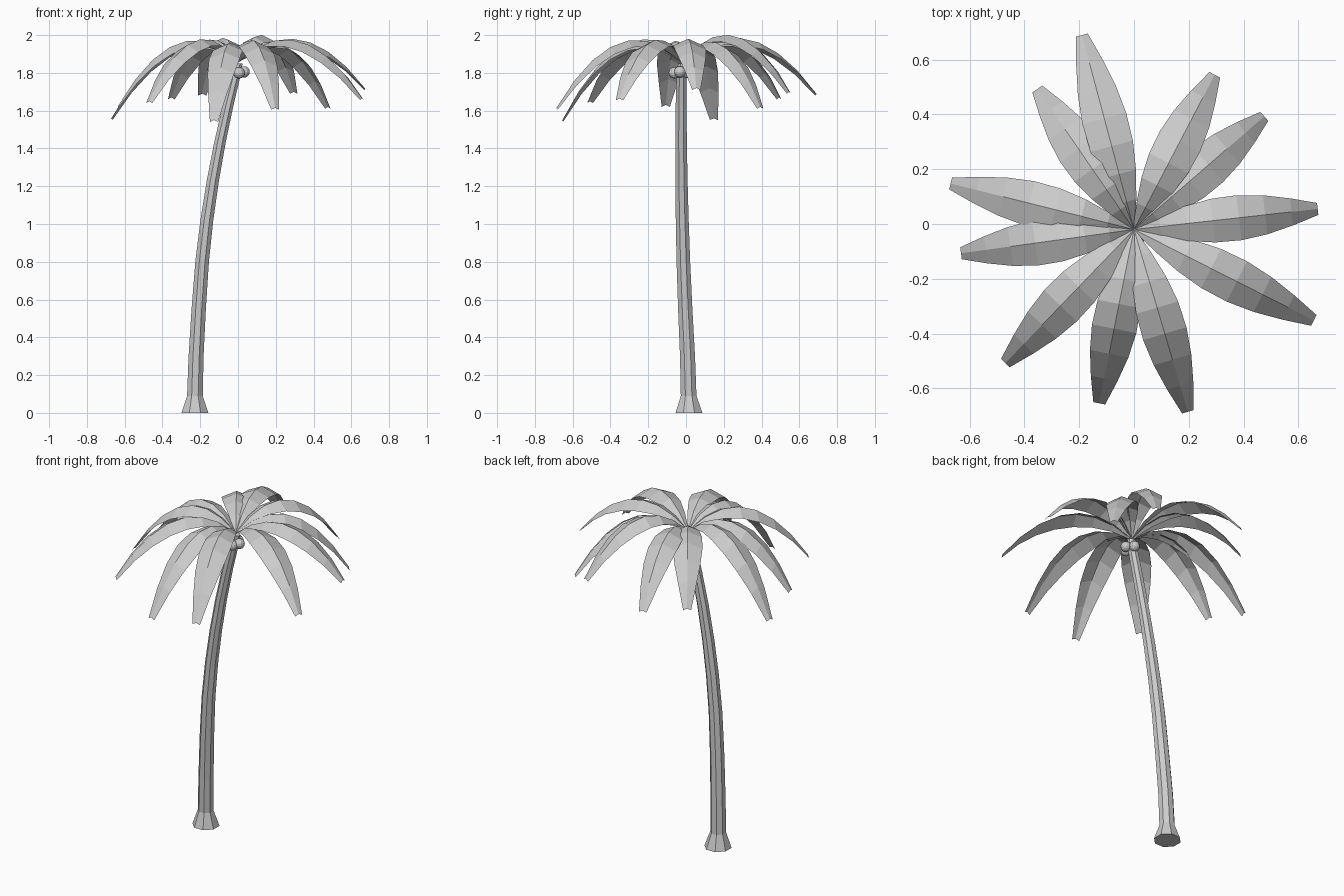
import bpy
import bmesh
import math
from mathutils import Vector

cube = bpy.data.objects.get("Cube")
if cube:
    bpy.data.objects.remove(cube, do_unlink=True)

grey = bpy.data.materials.new("plain_grey")
grey.use_nodes = True
colour = (0.6, 0.6, 0.6, 1)
grey.diffuse_color = colour
grey.node_tree.nodes["Principled BSDF"].inputs["Base Color"].default_value = colour


def finish(name, bm):
    mesh = bpy.data.meshes.new(name)
    bm.to_mesh(mesh)
    bm.free()
    mesh.materials.append(grey)
    obj = bpy.data.objects.new(name, mesh)
    bpy.context.collection.objects.link(obj)
    return obj


# Trunk: octagonal rings along a leaning curve, flared at the foot
SIDES = 8
RINGS = [  # x, y, z, radius
    (-0.228, 0.016, 0, 0.077), (-0.228, 0.014, 0.09, 0.045),
    (-0.222, 0.008, 0.3, 0.043), (-0.208, -0.004, 0.55, 0.041),
    (-0.19, -0.014, 0.8, 0.039), (-0.165, -0.02, 1.02, 0.037),
    (-0.133, -0.024, 1.23, 0.035), (-0.096, -0.026, 1.43, 0.033),
    (-0.052, -0.026, 1.63, 0.031), (-0.01, -0.023, 1.8, 0.029),
    (0.002, -0.02, 1.85, 0.024)]
bm = bmesh.new()
rings = []
for x, y, z, r in RINGS:
    angles = [math.tau * (i + 0.5) / SIDES for i in range(SIDES)]
    rings.append([bm.verts.new((x + r * math.cos(a), y + r * math.sin(a), z))
                  for a in angles])
for low, high in zip(rings, rings[1:]):
    for i in range(SIDES):
        j = (i + 1) % SIDES
        bm.faces.new((low[i], low[j], high[j], high[i]))
bm.faces.new(rings[0][::-1])
bm.faces.new(rings[-1])
finish("trunk", bm)

# Fronds: arching roof-shaped leaves running from the crown to each tip
CROWN = Vector((0, -0.02, 1.858))
FRONDS = [  # tip x, y, z and height of the arch's control point
    (-0.19, 0.69, 1.69, 2.18), (-0.353, 0.493, 1.67, 2.17),
    (-0.67, 0.148, 1.56, 2.18), (-0.632, -0.107, 1.63, 2.17),
    (-0.47, -0.508, 1.65, 2.18), (-0.127, -0.655, 1.55, 2.17),
    (0.197, -0.686, 1.615, 2.18), (0.657, -0.352, 1.665, 2.17),
    (0.671, 0.055, 1.72, 2.16), (0.476, 0.393, 1.62, 2.16),
    (0.295, 0.545, 1.70, 2.21)]
STEPS = 7
for n, (x, y, z, arch) in enumerate(FRONDS):
    tip = Vector((x, y, z))
    peak = CROWN.lerp(tip, 0.5)
    peak.z = arch
    out = Vector((x - CROWN.x, y - CROWN.y, 0)).normalized()
    side = Vector((-out.y, out.x, 0))
    bm = bmesh.new()
    rows = []
    for s in range(STEPS + 1):
        t = s / STEPS
        mid = CROWN * (1 - t) ** 2 + peak * 2 * t * (1 - t) + tip * t * t
        half = 0.004 + 0.018 * t + 0.07 * math.sin(math.pi * t)
        drop = Vector((0, 0, -0.45 * half))
        rows.append([bm.verts.new(p) for p in
                     (mid + side * half + drop, mid, mid - side * half + drop)])
    for a, b in zip(rows, rows[1:]):
        for i in range(2):
            bm.faces.new((a[i], a[i + 1], b[i + 1], b[i]))
    finish(f"frond_{n + 1}", bm)

# Coconuts under the crown
for n, spot in enumerate([(0.032, -0.032, 1.805), (0.006, -0.062, 1.8), (0, 0.004, 1.803)]):
    bpy.ops.mesh.primitive_uv_sphere_add(segments=12, ring_count=8, radius=0.03, location=spot)
    nut = bpy.context.object
    nut.name = f"coconut_{n + 1}"
    nut.data.materials.append(grey)
    bpy.ops.object.shade_flat()
